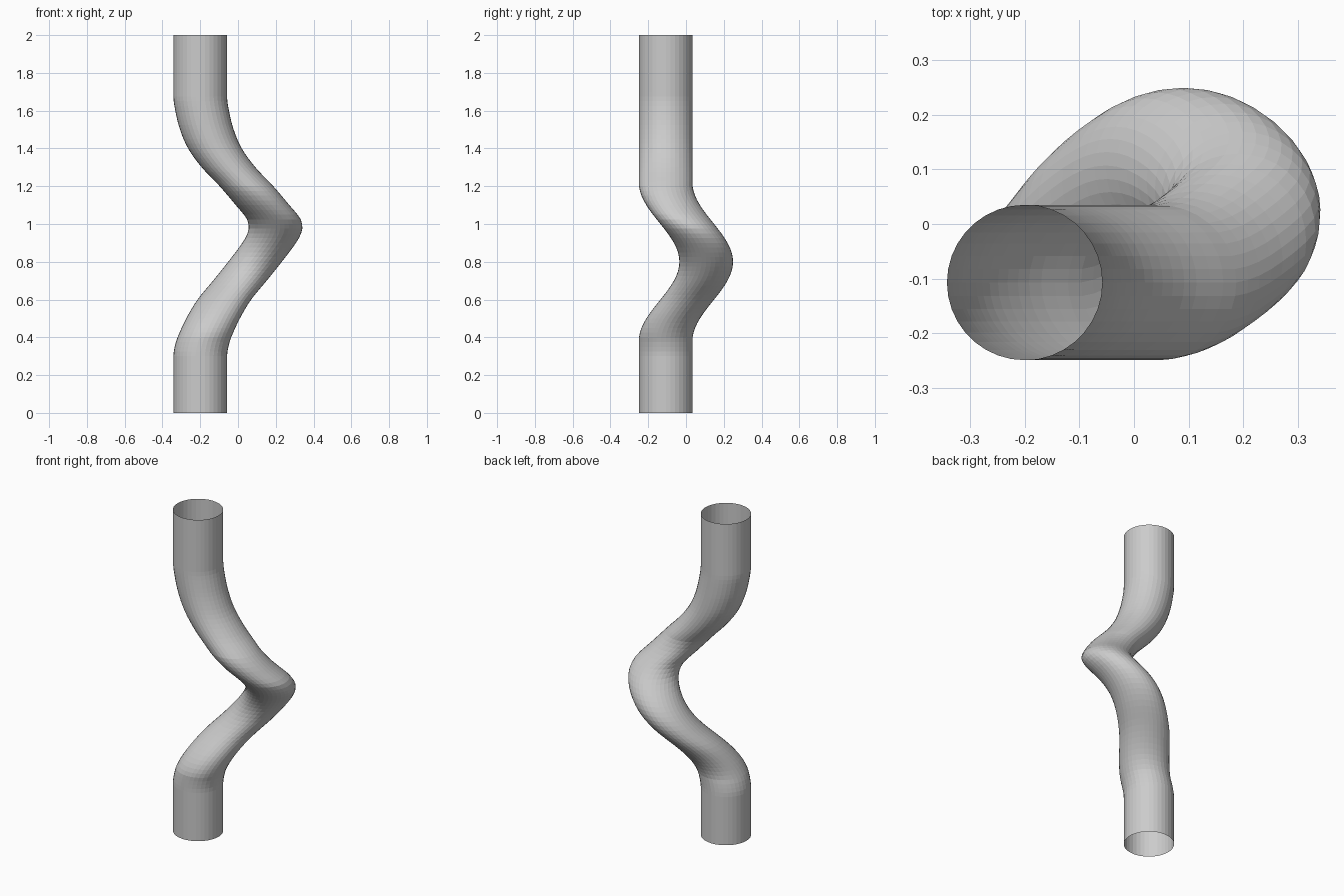
import bpy, bmesh, math

if "Cube" in bpy.data.objects:
    bpy.data.objects.remove(bpy.data.objects["Cube"])

RADIUS, SIDES, RINGS = 0.142, 36, 80

# Sideways offset of the tube centre (height, x)
X_PATH = [(0, -.2), (.3, -.2), (.35, -.193), (.4, -.178), (.5, -.132), (.6, -.072),
          (.7, .01), (.8, .09), (.9, .165), (.95, .192), (.985, .199), (1.03, .187),
          (1.1, .13), (1.2, .045), (1.3, -.05), (1.4, -.122), (1.5, -.165),
          (1.6, -.19), (1.68, -.2), (2, -.2)]


def slope(i):
    if i < 2 or i > len(X_PATH) - 3:
        return 0.0
    (z0, x0), (z1, x1) = X_PATH[i - 1], X_PATH[i + 1]
    return (x1 - x0) / (z1 - z0)


def centre_x(z):
    # smooth cubic through the path points
    for i in range(len(X_PATH) - 1):
        (z0, x0), (z1, x1) = X_PATH[i], X_PATH[i + 1]
        if z <= z1:
            h = z1 - z0
            t = (z - z0) / h
            return ((2*t**3 - 3*t**2 + 1) * x0 + (t**3 - 2*t**2 + t) * h * slope(i)
                    + (3*t**2 - 2*t**3) * x1 + (t**3 - t**2) * h * slope(i + 1))
    return X_PATH[-1][1]


def centre_y(z):
    # one hump towards the back between heights 0.4 and 1.2
    t = min(max((z - 0.4) / 0.8, 0), 1)
    hump = 0.85 * 0.5 * (1 - math.cos(2 * math.pi * t)) + 0.15 * math.sin(math.pi * t)
    return -0.107 + 0.214 * hump


# Open tube made of level rings shifted along the path
bm = bmesh.new()
rings = []
for r in range(RINGS + 1):
    z = 2 * r / RINGS
    cx, cy = centre_x(z), centre_y(z)
    rings.append([bm.verts.new((cx + RADIUS * math.cos(2 * math.pi * s / SIDES),
                                cy + RADIUS * math.sin(2 * math.pi * s / SIDES), z))
                  for s in range(SIDES)])
for low, high in zip(rings, rings[1:]):
    for s in range(SIDES):
        n = (s + 1) % SIDES
        bm.faces.new((low[s], low[n], high[n], high[s]))

mesh = bpy.data.meshes.new("bent_tube")
bm.to_mesh(mesh)
bm.free()
tube = bpy.data.objects.new("bent_tube", mesh)
bpy.context.collection.objects.link(tube)
